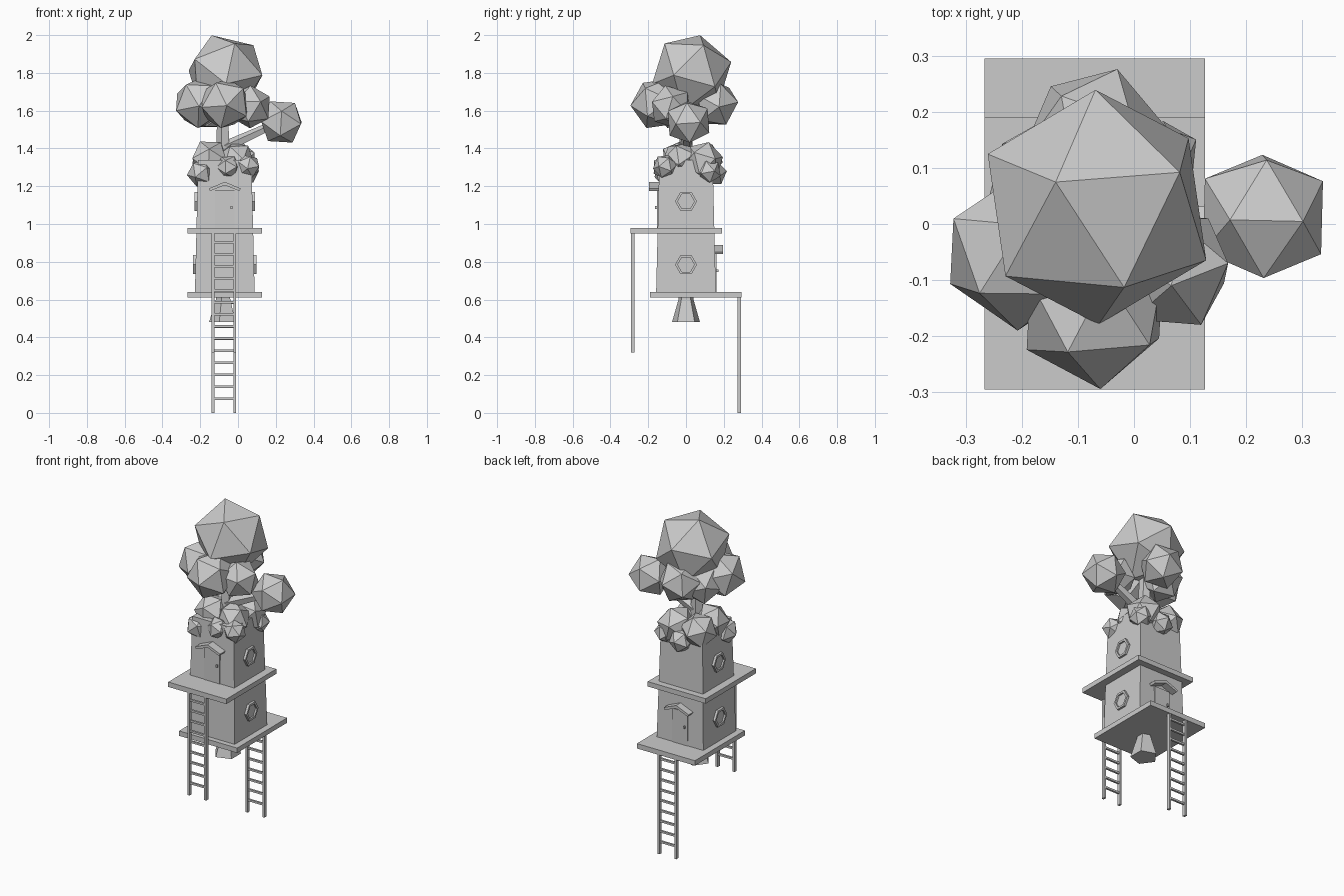
import bpy, bmesh, math
from mathutils import Vector, Matrix

if "Cube" in bpy.data.objects:
    bpy.data.objects.remove(bpy.data.objects["Cube"])

CX = -0.07  # centre line of the tower


def finish(name, bm):
    bmesh.ops.recalc_face_normals(bm, faces=bm.faces)
    me = bpy.data.meshes.new(name)
    bm.to_mesh(me)
    bm.free()
    ob = bpy.data.objects.new(name, me)
    bpy.context.collection.objects.link(ob)
    return ob


def add_box(bm, x0, x1, y0, y1, z0, z1):
    m = Matrix.Translation(((x0 + x1) / 2, (y0 + y1) / 2, (z0 + z1) / 2)) @ \
        Matrix.Diagonal((abs(x1 - x0), abs(y1 - y0), abs(z1 - z0), 1))
    bmesh.ops.create_cube(bm, size=1, matrix=m)


def box(name, *dims):
    bm = bmesh.new()
    add_box(bm, *dims)
    return finish(name, bm)


def loft(name, rings, cap=True, closed=False):
    """Bridge equal-length point rings with quads."""
    bm = bmesh.new()
    vs = [[bm.verts.new(p) for p in r] for r in rings]
    n = len(vs[0])
    pairs = list(zip(vs, vs[1:])) + ([(vs[-1], vs[0])] if closed else [])
    for a, b in pairs:
        for i in range(n):
            bm.faces.new((a[i], a[(i + 1) % n], b[(i + 1) % n], b[i]))
    if cap:
        bm.faces.new(vs[0])
        bm.faces.new(vs[-1])
    return finish(name, bm)


def blob(name, c, r, v0, v1):
    """Icosahedron with one corner along v0 and a neighbouring corner towards v1."""
    def frame(a, b):
        a = Vector(a).normalized()
        n = a.cross(Vector(b)).normalized()
        return Matrix((n.cross(a), n, a)).transposed()
    bm = bmesh.new()
    bmesh.ops.create_icosphere(bm, subdivisions=1, radius=r)
    top = max(bm.verts, key=lambda v: v.co.z)
    nb = top.link_edges[0].other_vert(top)
    rot = frame(v0, v1) @ frame(top.co, nb.co).transposed()
    bmesh.ops.transform(bm, matrix=Matrix.Translation(c) @ rot.to_4x4(), verts=bm.verts)
    return finish(name, bm)


# Trunk with flared foot, five-sided
def ring(x, y, z, r, n=5, a0=0.0):
    return [(x + r * math.cos(a0 + i * math.tau / n), y + r * math.sin(a0 + i * math.tau / n), z)
            for i in range(n)]


trunk = [(-0.075, 0.48, 0.078), (-0.075, 0.60, 0.042), (-0.075, 1.30, 0.040), (-0.08, 1.70, 0.030)]
loft("trunk", [ring(x, 0, z, r, a0=math.pi) for x, z, r in trunk])

# Side branch
bm = bmesh.new()
p, q = Vector((-0.07, 0, 1.405)), Vector((0.2, 0.01, 1.53))
d = q - p
bmesh.ops.create_cone(bm, cap_ends=True, segments=5, radius1=0.033, radius2=0.022, depth=d.length,
                      matrix=Matrix.Translation((p + q) / 2) @ d.to_track_quat('Z', 'Y').to_matrix().to_4x4())
finish("side_branch", bm)

# Tapered square tower
TOP = 1.34


def half(z):
    return 0.158 + (0.141 - 0.158) * (z - 0.64) / (TOP - 0.64)


loft("tower_walls", [ring(CX, 0, z, half(z) * math.sqrt(2), 4, math.pi / 4) for z in (0.63, TOP)])

# Decks
box("lower_deck", -0.267, 0.127, -0.19, 0.295, 0.61, 0.64)
box("upper_deck", -0.267, 0.127, -0.295, 0.19, 0.95, 0.98)


# Door, handle, gable canopy, ladder and windows per storey; s = facing side
def storey(tag, s, z, ladder_z):
    w = half(z)
    box(tag + "_door", CX - 0.052, CX + 0.052, s * (w - 0.03), s * (w + 0.003), z, z + 0.205)
    k = CX - s * 0.036
    box(tag + "_door_handle", k - 0.005, k + 0.005, s * (w - 0.01), s * (w + 0.013), z + 0.105, z + 0.12)
    gable = [(-0.085, 0.205), (0, 0.24), (0.085, 0.205), (0.078, 0.192), (0, 0.222), (-0.078, 0.192)]
    loft(tag + "_door_canopy", [[(CX + u, s * y, z + h + 0.008) for u, h in gable]
                                for y in (w - 0.025, 0.195)])
    bm = bmesh.new()
    for side in (-1, 1):
        x = CX - 0.005 + side * 0.057
        add_box(bm, x - 0.007, x + 0.007, s * 0.272, s * 0.292, ladder_z, z - 0.02)
    for i in range(9):
        h = ladder_z + 0.075 + i * 0.0635
        add_box(bm, CX - 0.06, CX + 0.05, s * 0.276, s * 0.288, h - 0.006, h + 0.006)
    finish(tag + "_ladder", bm)
    zw = z + 0.145
    for side, label in ((-1, "left"), (1, "right")):
        wall = half(zw)

        def hexa(off, r):
            return [(CX + side * (wall + off), r * math.cos(i * math.pi / 3),
                     zw + r * math.sin(i * math.pi / 3)) for i in range(6)]
        loft(f"{tag}_{label}_window_frame",
             [hexa(-0.01, 0.058), hexa(0.014, 0.058), hexa(0.014, 0.044), hexa(-0.01, 0.044)],
             cap=False, closed=True)
        loft(f"{tag}_{label}_window_pane", [hexa(-0.01, 0.046), hexa(0.004, 0.046)])


storey("lower", 1, 0.64, 0.0)
storey("upper", -1, 0.975, 0.32)

# Crown foliage: centre, radius, two neighbouring corner directions
crown = [
    ((-0.066, 0.03, 1.80), 0.217, (-0.074, 0.045, 0.2), (-0.004, 0.205, 0.06)),
    ((0.23, 0.0135, 1.54), 0.124, (0.072, -0.009, 0.102), (0.102, -0.066, -0.01)),
    ((-0.07, -0.153, 1.637), 0.142, (0.01, -0.14, -0.01), (-0.05, -0.08, 0.115)),
    ((-0.205, -0.05, 1.64), 0.141, (-0.123, -0.057, -0.04), (0.002, -0.143, -0.015)),
    ((0.065, -0.08, 1.62), 0.117, (0.103, 0.01, 0.055), (0.055, -0.102, 0.027)),
    ((-0.07, 0.155, 1.635), 0.128, (0.04, 0.12, 0.01), (-0.06, 0.1, 0.098)),
    ((-0.15, 0.06, 1.61), 0.12, (-0.085, 0.085, 0.02), (-0.08, 0, 0.09)),
]
for i, b in enumerate(crown):
    blob(f"crown_leaves_{i + 1}", *b)

# Leafy roof on top of the tower
roof = [
    ((-0.195, -0.10, 1.27), 0.076, (-0.07, 0, -0.01), (-0.02, -0.04, 0.06)),
    ((-0.053, -0.115, 1.30), 0.066, (-0.06, -0.02, 0), (0.01, -0.05, 0.04)),
    ((0.055, -0.11, 1.305), 0.066, (0.05, -0.03, 0), (0, -0.04, 0.06)),
    ((-0.15, -0.03, 1.345), 0.105, (-0.05, 0, 0.09), (-0.09, -0.05, 0)),
    ((-0.01, -0.03, 1.34), 0.10, (0.06, -0.02, 0.07), (-0.02, -0.05, 0.06)),
    ((0.0, 0.09, 1.33), 0.11, (0.02, 0.03, 0.1), (0.08, 0.06, 0.02)),
    ((-0.15, 0.09, 1.33), 0.105, (-0.08, 0.05, 0.03), (0, 0.05, 0.09)),
    ((-0.07, 0.145, 1.27), 0.072, (0, 0.07, 0.01), (0.04, 0.03, 0.06)),
    ((0.05, 0.12, 1.28), 0.068, (0.06, 0.03, 0), (0, 0.05, 0.05)),
]
for i, b in enumerate(roof):
    blob(f"roof_leaves_{i + 1}", *b)
